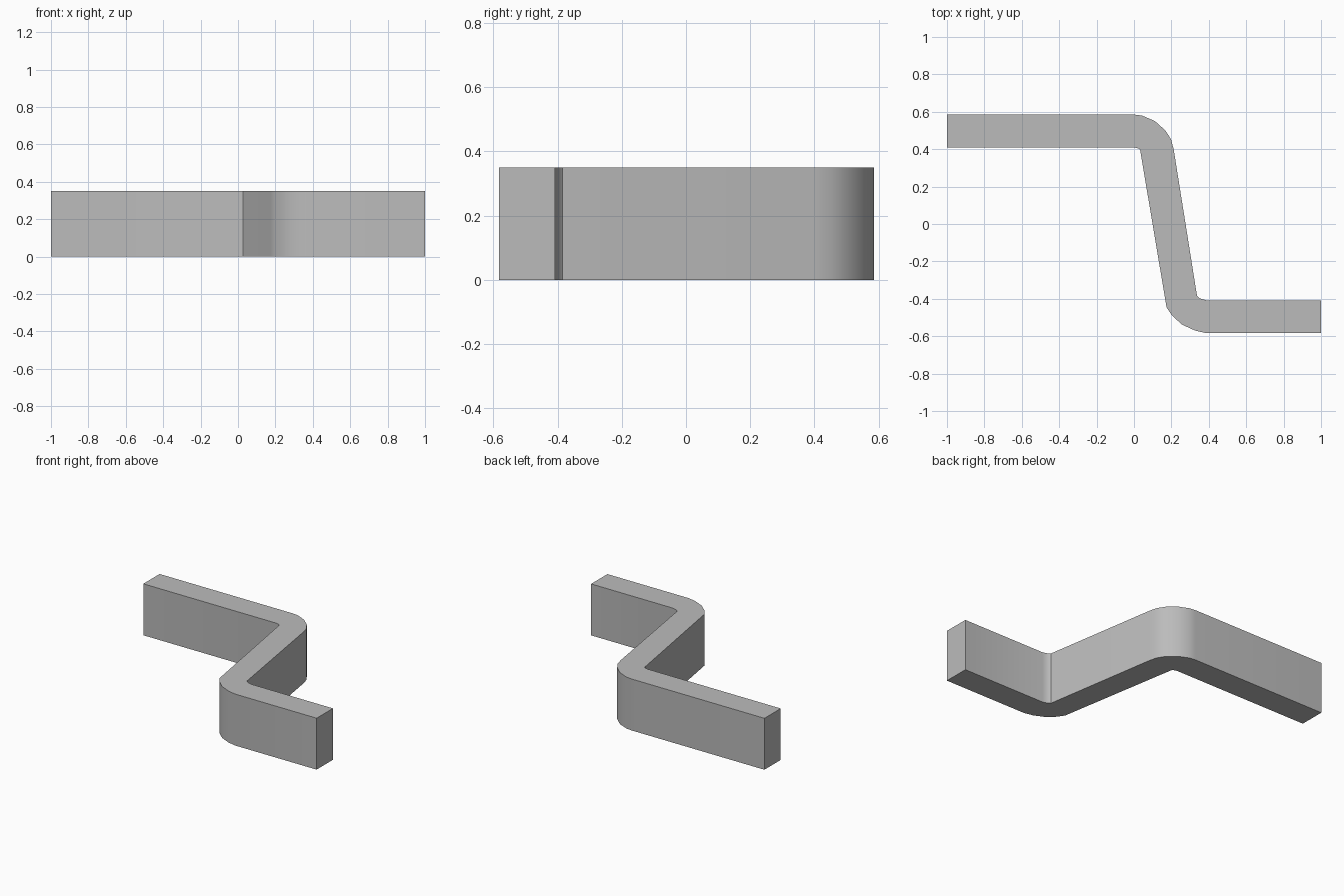
import bpy
import bmesh
import math

cube = bpy.data.objects.get("Cube")
if cube:
    bpy.data.objects.remove(cube, do_unlink=True)

HEIGHT = 0.35

# Matte grey material
grey = bpy.data.materials.new("matte_grey")
grey.use_nodes = True
colour = (0.5, 0.5, 0.5, 1.0)
grey.diffuse_color = colour
shader = grey.node_tree.nodes["Principled BSDF"]
shader.inputs["Base Color"].default_value = colour
shader.inputs["Roughness"].default_value = 0.7

# Plan outline: back arm, rounded outer bend, front arm, rounded outer bend
back_end = [(-1, 0.41), (-1, 0.585)]
back_bend = [(0, 0.585), (0.043, 0.58), (0.112, 0.55), (0.168, 0.5),
             (0.198, 0.453), (0.212, 0.4)]
front_inner = [(0.337, -0.385), (0.348, -0.396), (0.385, -0.408)]
front_end = [(1, -0.408), (1, -0.583)]
front_bend = [(0.385, -0.583), (0.327, -0.57), (0.257, -0.538),
              (0.204, -0.49), (0.174, -0.445)]
back_inner = [(0.033, 0.395), (0.027, 0.403), (0, 0.41)]
outline = back_end + back_bend + front_inner + front_end + front_bend + back_inner

# Extrude the outline into the bent bar
bm = bmesh.new()
base = bm.faces.new([bm.verts.new((x, y, 0)) for x, y in outline])
top = bmesh.ops.extrude_face_region(bm, geom=[base], use_keep_orig=True)
bmesh.ops.translate(bm, vec=(0, 0, HEIGHT),
                    verts=[g for g in top["geom"] if isinstance(g, bmesh.types.BMVert)])
bmesh.ops.recalc_face_normals(bm, faces=bm.faces)
mesh = bpy.data.meshes.new("bent_bar")
bm.to_mesh(mesh)
bm.free()
mesh.materials.append(grey)

bar = bpy.data.objects.new("bent_bar", mesh)
bpy.context.collection.objects.link(bar)

# Smooth the bends, keep the rims and ends sharp
bpy.ops.object.select_all(action="DESELECT")
bar.select_set(True)
bpy.context.view_layer.objects.active = bar
bpy.ops.object.shade_smooth_by_angle(angle=math.radians(35))
